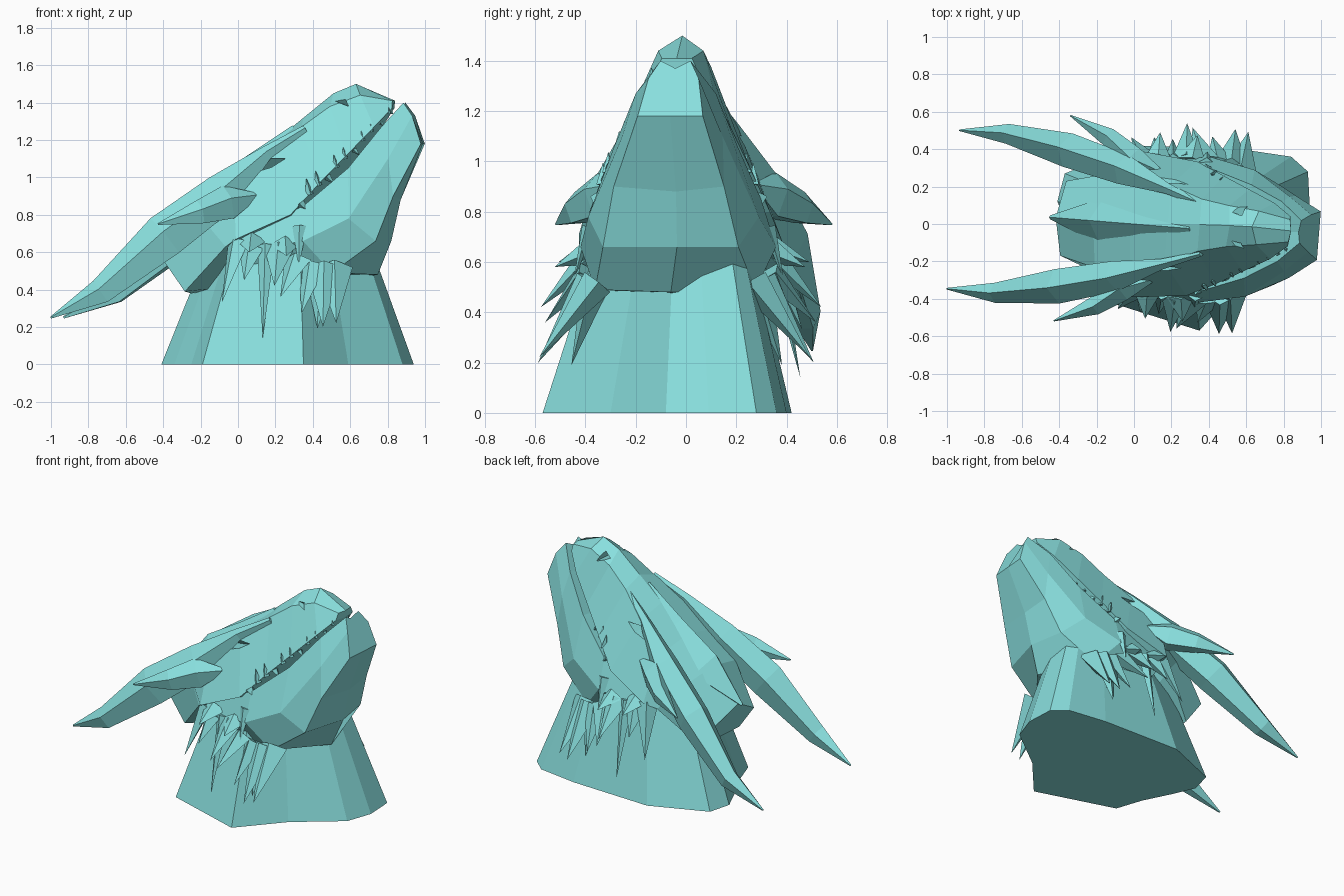
import bpy
import bmesh
import math
from mathutils import Vector, Matrix

default_cube = bpy.data.objects.get("Cube")
if default_cube:
    bpy.data.objects.remove(default_cube)

# One flat colour for the whole sculpture
teal = bpy.data.materials.new("pale_teal")
teal.use_nodes = True
teal.diffuse_color = (0.25, 0.74, 0.73, 1)
teal.node_tree.nodes["Principled BSDF"].inputs["Base Color"].default_value = teal.diffuse_color

# The head is turned a little on the neck
HEAD_TURN = Matrix.Rotation(math.radians(-4.6), 4, "Z")


def finish(name, bm, turn=True):
    """Turn a bmesh into a flat shaded object."""
    if turn:
        bm.transform(HEAD_TURN)
    bmesh.ops.recalc_face_normals(bm, faces=bm.faces)
    mesh = bpy.data.meshes.new(name)
    bm.to_mesh(mesh)
    bm.free()
    mesh.materials.append(teal)
    obj = bpy.data.objects.new(name, mesh)
    bpy.context.collection.objects.link(obj)
    return obj


def loft(bm, rings):
    """Skin a series of equal rings and cap both ends."""
    loops = [[bm.verts.new(p) for p in ring] for ring in rings]
    count = len(loops[0])
    for a, b in zip(loops, loops[1:]):
        for i in range(count):
            j = (i + 1) % count
            bm.faces.new((a[i], a[j], b[j], b[i]))
    bm.faces.new(loops[0])
    bm.faces.new(loops[-1])


def mirrored_ring(half):
    """Close a half section on the centre plane, leaning slightly to one side higher up."""
    ring = half + [(x, -y, z) for x, y, z in reversed(half[1:-1])]
    return [(x, y + 0.06 * max(0, z - 0.9), z) for x, y, z in ring]


def spike(bm, base, tip, radius, flat=1.0, sides=4):
    """Pointed cone from base to tip, optionally flattened."""
    base, tip = Vector(base), Vector(tip)
    axis = tip - base
    frame = axis.to_track_quat("Z", "Y").to_matrix().to_4x4()
    place = Matrix.Translation((base + tip) / 2) @ frame @ Matrix.Diagonal((1, flat, 1, 1))
    bmesh.ops.create_cone(bm, cap_ends=True, segments=sides, radius1=radius,
                          radius2=0, depth=axis.length, matrix=place)


def horn(bm, path, sides=5, width=0.75):
    """Tapering horn through (x, y, z, radius) points, with a ridge on top."""
    points = [Vector(p[:3]) for p in path]
    rings = []
    for i, p in enumerate(points):
        along = points[min(i + 1, len(points) - 1)] - points[max(i - 1, 0)]
        side = along.cross(Vector((0, 0, 1))).normalized()
        up = side.cross(along).normalized()
        r = path[i][3]
        rings.append([p + (side * math.sin(t) * width + up * math.cos(t)) * r
                      for t in (math.tau * k / sides for k in range(sides))])
    loft(bm, rings)


def both_sides(points):
    """Mirror a list of points across the centre plane."""
    return [[(p[0], s * p[1], *p[2:]) for p in points] for s in (-1, 1)]


# Neck: a flared, irregular stump
outline = [(-.19, -.40), (.35, -.57), (.59, -.30), (.88, -.08), (.94, .09),
           (.93, .28), (.84, .36), (.57, .40), (0, .42), (-.37, .27),
           (-.41, .12), (-.34, -.04), (-.25, -.22)]
bm = bmesh.new()
loft(bm, [[(.3 + (x - .3) * s, y * s, z) for x, y in outline]
          for s, z in ((1, 0), (.66, .6))])
finish("neck", bm, turn=False)

# Skull: ridge, upper side, lower side and palate at each station
skull_stations = [
    [(.84, 0, 1.41), (.83, .06, 1.41), (.83, .08, 1.37), (.83, 0, 1.36)],
    [(.63, 0, 1.50), (.66, .09, 1.44), (.74, .15, 1.27), (.76, 0, 1.25)],
    [(.51, 0, 1.45), (.50, .11, 1.38), (.60, .22, 1.12), (.62, 0, 1.08)],
    [(.35, 0, 1.32), (.35, .14, 1.27), (.46, .29, .97), (.48, 0, .92)],
    [(.18, 0, 1.18), (.18, .21, 1.13), (.31, .36, .80), (.34, 0, .75)],
    [(-.02, 0, 1.02), (0, .28, .95), (.02, .39, .67), (.1, 0, .55)],
    [(-.22, 0, .86), (-.19, .25, .80), (-.04, .33, .63), (0, 0, .42)],
    [(-.42, 0, .66), (-.38, .20, .55), (-.27, .19, .39), (-.25, 0, .38)],
]
bm = bmesh.new()
loft(bm, [mirrored_ring(s) for s in skull_stations])
skull = finish("skull", bm)

# Eye sockets and nostrils cut into the skull, deeper towards the bottom
bm = bmesh.new()
for side in (-1, 1):
    for corners, inner, outer in (
            (((.09, 1.02), (.14, 1.10), (.27, 1.10), (.20, 1.055)), .2, .5),
            (((.52, 1.41), (.57, 1.44), (.60, 1.38)), .08, .3)):
        top = max(z for x, z in corners)
        loft(bm, [[(x, side * (inner + z - top), z) for x, z in corners],
                  [(x, side * outer, z) for x, z in corners]])
cutter = finish("socket_cutter", bm)
cutter.hide_render = True
cutter.hide_set(True)
cut = skull.modifiers.new("sockets", "BOOLEAN")
cut.operation = "DIFFERENCE"
cut.solver = "EXACT"
cut.object = cutter

# Lower jaw: mouth floor, lip, cheek, underside and chin line
jaw_stations = [
    [(.88, 0, 1.37), (.89, .06, 1.40), (.94, .10, 1.33), (.99, .13, 1.18), (.99, 0, 1.18)],
    [(.78, 0, 1.24), (.78, .16, 1.27), (.82, .20, 1.10), (.85, .22, .90), (.87, .03, .88)],
    [(.61, 0, 1.02), (.61, .25, 1.05), (.62, .34, .78), (.76, .27, .66), (.82, .03, .66)],
    [(.38, 0, .80), (.38, .33, .85), (.38, .39, .66), (.53, .32, .49), (.75, 0, .48)],
    [(.05, 0, .66), (.05, .33, .68), (.05, .35, .60), (.12, .27, .48), (.2, 0, .4)],
]
bm = bmesh.new()
loft(bm, [mirrored_ring(s) for s in jaw_stations])
finish("lower_jaw", bm)

# Long swept horns behind the brows and shorter ones behind the cheeks
brow_horn = [(.37, .13, 1.26, .02), (.17, .20, 1.13, .04), (-.06, .28, .91, .115),
             (-.36, .36, .68, .13), (-.70, .425, .385, .075), (-.97, .425, .25, .006)]
cheek_horn = [(.12, .29, .90, .02), (-.03, .34, .86, .10),
              (-.17, .45, .81, .07), (-.385, .55, .75, .005)]
for name, path in (("brow_horn", brow_horn), ("cheek_horn", cheek_horn)):
    for label, points in zip(("right_", "left_"), both_sides(path)):
        bm = bmesh.new()
        horn(bm, points)
        finish(label + name, bm)

# Broad ridge scale running down the middle of the skull
bm = bmesh.new()
horn(bm, [(.32, 0, 1.25, .04), (.1, 0, 1.02, .11), (-.17, 0, .83, .13), (-.45, 0, .66, .01)],
     sides=4, width=1)
finish("crest", bm)

# Frill of spikes hanging behind the jaw: base, tip, radius
frill = [
    ((.03, .34, .66), (-.05, .46, .33), .07),
    ((.10, .36, .62), (.07, .47, .45), .07),
    ((.18, .36, .64), (.17, .47, .14), .05),
    ((.25, .36, .62), (.24, .56, .42), .08),
    ((.10, .34, .66), (.10, .50, .60), .08),
    ((.28, .36, .64), (.30, .50, .58), .08),
    ((.35, .36, .56), (.27, .54, .36), .08),
    ((.43, .35, .53), (.38, .50, .27), .08),
    ((.47, .32, .52), (.46, .42, .19), .09),
    ((.49, .34, .52), (.50, .55, .20), .10),
    ((.54, .31, .52), (.57, .54, .22), .10),
    ((.36, .36, .74), (.36, .42, .52), .04),
]
bm = bmesh.new()
for base, tip, radius in frill:
    for b, t in both_sides([base, tip]):
        spike(bm, b, t, radius, 0.65)
finish("jaw_frill", bm)

# Teeth just inside both lips, largest at the back of the mouth
bm = bmesh.new()
lip_start, lip_end = Vector((.36, .32, .86)), Vector((.82, .07, 1.34))
for i in range(11):
    p = lip_start.lerp(lip_end, i / 10)
    size = 0.055 - 0.035 * i / 10
    up = p + Vector((-.3, .1, 1.7)) * size
    down = p + Vector((.9, .1, -.9)) * size
    for b, t in both_sides([p, up if i % 3 else down]):
        spike(bm, b, t, size * 0.6, 0.8)
finish("teeth", bm)
